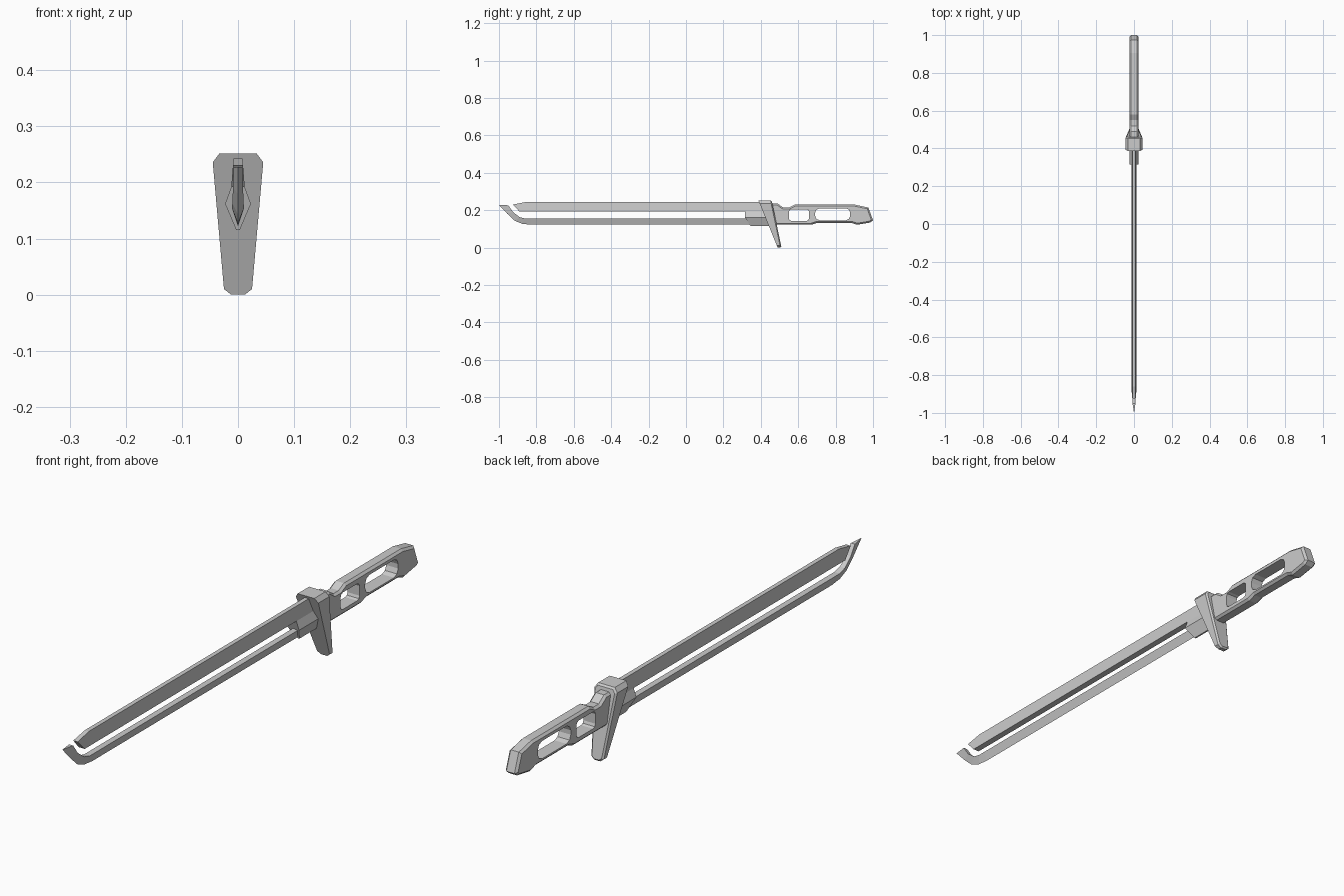
import bpy, bmesh

if "Cube" in bpy.data.objects:
    bpy.data.objects.remove(bpy.data.objects["Cube"])


def loft(name, rings, bevel_rings=(), bevel=0.0):
    """Join equal-length rings of points, cap both ends, optionally bevel end rims."""
    bm = bmesh.new()
    vs = [[bm.verts.new(p) for p in r] for r in rings]
    n = len(rings[0])
    for a, b in zip(vs, vs[1:]):
        for i in range(n):
            j = (i + 1) % n
            bm.faces.new((a[i], a[j], b[j], b[i]))
    bm.faces.new(vs[0])
    bm.faces.new(vs[-1])
    bmesh.ops.recalc_face_normals(bm, faces=bm.faces)
    if bevel:
        edges = [bm.edges.get((vs[k][i], vs[k][(i + 1) % n]))
                 for k in bevel_rings for i in range(n)]
        bmesh.ops.bevel(bm, geom=edges, offset=bevel, segments=1,
                        affect='EDGES', profile=0.5)
    me = bpy.data.meshes.new(name)
    bm.to_mesh(me)
    bm.free()
    ob = bpy.data.objects.new(name, me)
    bpy.context.collection.objects.link(ob)
    return ob


def slab(name, profile, half, bevel=0.0):
    """Side profile (y, z) extruded across x."""
    rings = [[(s * half, y, z) for y, z in profile] for s in (-1, 1)]
    return loft(name, rings, (0, 1), bevel)


def mirror_ring(half):
    """Close a right-hand outline (x, z) with its mirror image."""
    return half + [(-x, z) for x, z in reversed(half) if x > 0]


# Upper blade: thin wedge, wider towards its lower side
upper = [(-0.925, 0.23), (-0.86, 0.243), (0.43, 0.243), (0.43, 0.192), (-0.89, 0.192)]
width = lambda z: 0.008 + (0.243 - z) / 0.051 * 0.004
loft("upper_blade", [[(s * width(z), y, z) for y, z in upper] for s in (-1, 1)])

# Lower blade: triangular section with a sharp outer edge, hooked up at the tip
stations = [  # outer y, z, inner y, z, half width
    (-1.0, 0.228, -0.95, 0.226, 0.008),
    (-0.955, 0.18, -0.925, 0.19, 0.009),
    (-0.915, 0.143, -0.89, 0.163, 0.01),
    (-0.875, 0.127, -0.86, 0.155, 0.011),
    (-0.83, 0.122, -0.83, 0.155, 0.011),
    (0.43, 0.122, 0.43, 0.155, 0.011)]
loft("lower_blade", [[(0, a, b), (w, c, d), (-w, c, d)] for a, b, c, d, w in stations])

# Blade collar with slanted lower front
sec = mirror_ring([(0.012, 0.192), (0.023, 0.162), (0.003, 0.115)])
nose = lambda z: 0.315 if z > 0.155 else 0.345
loft("blade_collar", [[(x, nose(z), z) for x, z in sec], [(x, 0.45, z) for x, z in sec]])

# Slanted, tapering guard
sec = mirror_ring([(0.033, 0.252), (0.045, 0.236), (0.025, 0.01), (0.012, 0.0)])
t = lambda z: (0.252 - z) / 0.252
loft("guard", [[(x, 0.387 + 0.103 * t(z), z) for x, z in sec],
               [(x, 0.458 + 0.053 * t(z), z) for x, z in sec]], (1,), 0.006)

# Chamfered grip
grip_profile = [
    (0.43, 0.235), (0.49, 0.235), (0.52, 0.214), (0.55, 0.214), (0.58, 0.229),
    (0.905, 0.229), (0.975, 0.214), (1.0, 0.146), (0.985, 0.134), (0.915, 0.122),
    (0.885, 0.132), (0.70, 0.132), (0.67, 0.122), (0.46, 0.122)]
grip = slab("grip", grip_profile, 0.024, 0.008)

# Two cut-outs through the grip, with cut corners
for k, (y0, y1, z0, z1, c) in enumerate([(0.55, 0.658, 0.143, 0.204, 0.013),
                                         (0.69, 0.878, 0.146, 0.21, 0.024)]):
    h = c * 0.3
    quarter = [(0, c), (h, h), (c, 0)]
    hole = ([(y0 + a, z0 + b) for a, b in quarter]
            + [(y1 - a, z0 + b) for a, b in reversed(quarter)]
            + [(y1 - a, z1 - b) for a, b in quarter]
            + [(y0 + a, z1 - b) for a, b in reversed(quarter)])
    cutter = slab("grip_cutter_%d" % (k + 1), hole, 0.06)
    cutter.hide_render = True
    cutter.hide_set(True)
    m = grip.modifiers.new("cutout", 'BOOLEAN')
    m.operation = 'DIFFERENCE'
    m.solver = 'EXACT'
    m.object = cutter
